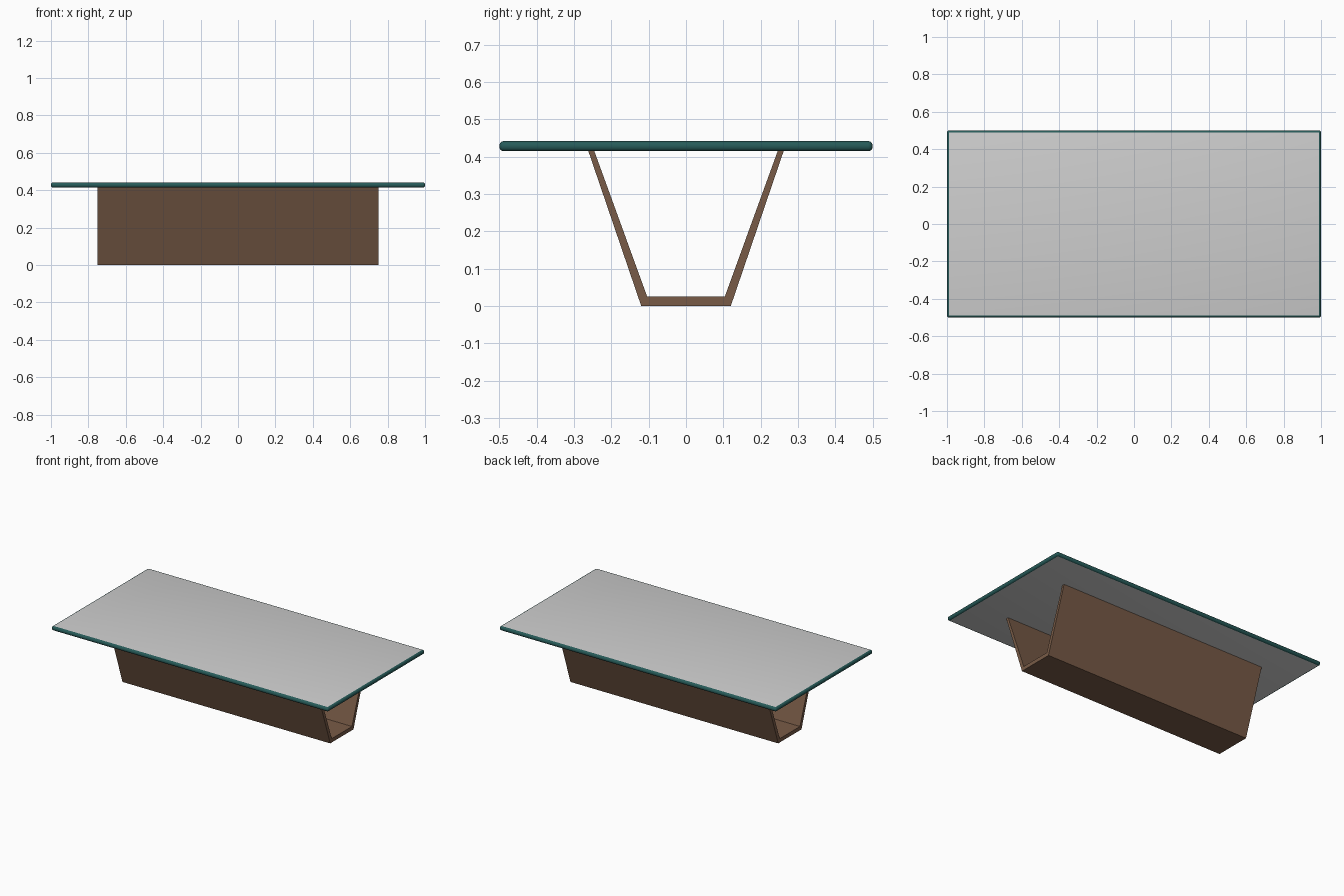
import bpy, bmesh

cube = bpy.data.objects.get("Cube")
if cube:
    bpy.data.objects.remove(cube, do_unlink=True)


def material(name, rgb):
    m = bpy.data.materials.new(name)
    m.use_nodes = True
    m.diffuse_color = (*rgb, 1)
    m.node_tree.nodes["Principled BSDF"].inputs["Base Color"].default_value = (*rgb, 1)
    return m


wood = material("brown wood", (0.19, 0.105, 0.063))
glass = material("pale grey glass", (0.62, 0.62, 0.62))
edge = material("dark teal edge", (0.02, 0.105, 0.1))


def add_object(name, bm, materials):
    bmesh.ops.recalc_face_normals(bm, faces=bm.faces)
    mesh = bpy.data.meshes.new(name)
    bm.to_mesh(mesh)
    bm.free()
    for m in materials:
        mesh.materials.append(m)
    obj = bpy.data.objects.new(name, mesh)
    bpy.context.collection.objects.link(obj)
    return obj


# Trough-shaped base: half profile (y, z), mirrored and extruded along x
half = [(0.12, 0), (0.262, 0.416), (0.246, 0.416), (0.104, 0.025)]
profile = half + [(-y, z) for y, z in reversed(half)]
bm = bmesh.new()
face = bm.faces.new([bm.verts.new((-0.75, y, z)) for y, z in profile])
ext = bmesh.ops.extrude_face_region(bm, geom=[face])
moved = [g for g in ext["geom"] if isinstance(g, bmesh.types.BMVert)]
bmesh.ops.translate(bm, verts=moved, vec=(1.5, 0, 0))
add_object("trough_base", bm, [wood])

# Table top: thin slab with rounded edges, flat faces grey and rim teal
bm = bmesh.new()
bmesh.ops.create_cube(bm, size=1)
bmesh.ops.scale(bm, verts=bm.verts, vec=(2, 1, 0.027))
bmesh.ops.translate(bm, verts=bm.verts, vec=(0, 0, 0.428))
bmesh.ops.bevel(bm, geom=list(bm.edges), offset=0.012, segments=4,
                profile=0.5, affect='EDGES')
bm.normal_update()
for f in bm.faces:
    f.smooth = True
    f.material_index = 0 if f.calc_area() > 1 else 1
add_object("table_top", bm, [glass, edge])
